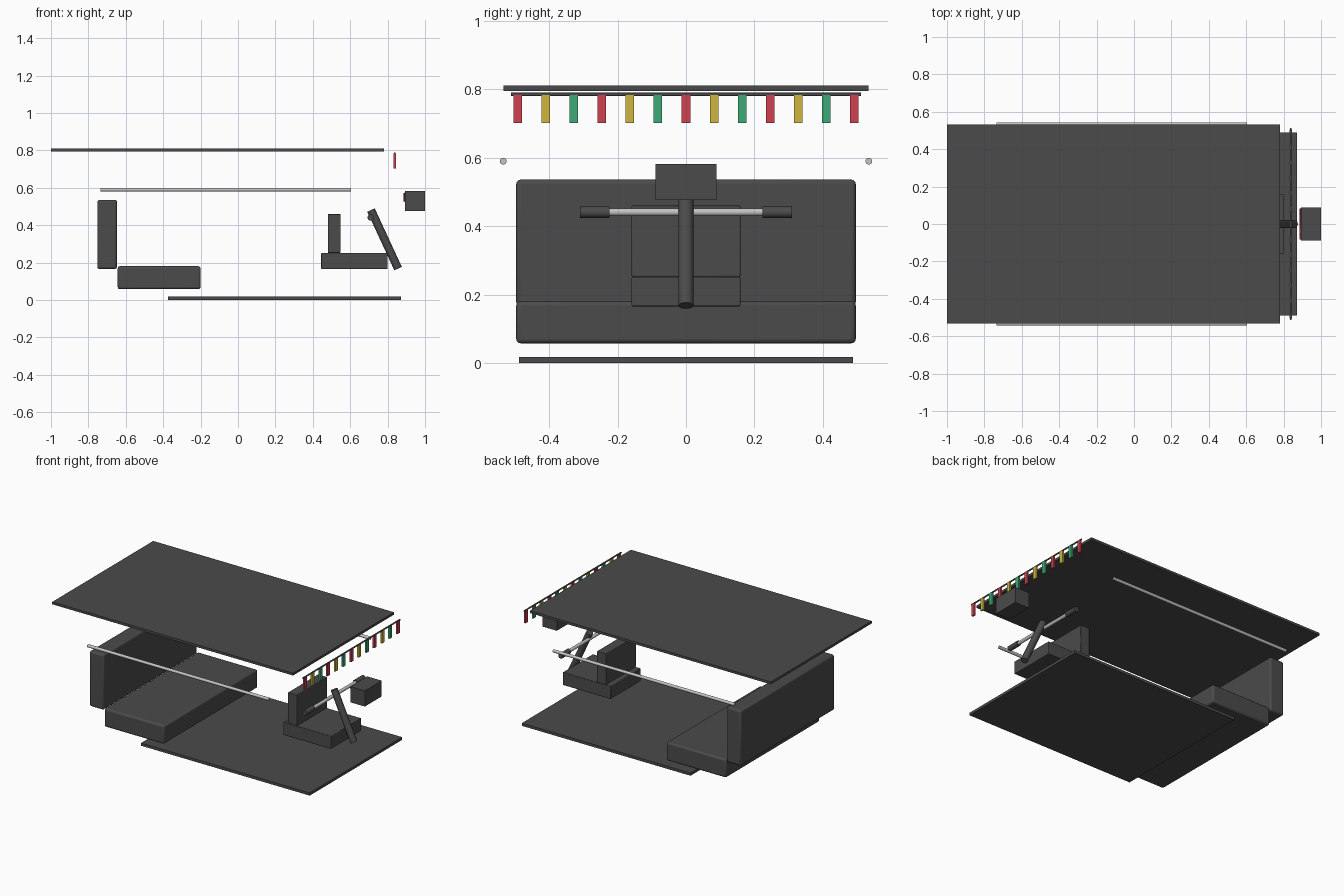
import bpy
import math
from mathutils import Vector

cube = bpy.data.objects.get("Cube")
if cube:
    bpy.data.objects.remove(cube, do_unlink=True)


def material(name, rgb):
    mat = bpy.data.materials.new(name)
    mat.use_nodes = True
    colour = (*rgb, 1)
    mat.diffuse_color = colour
    mat.node_tree.nodes["Principled BSDF"].inputs["Base Color"].default_value = colour
    return mat


dark = material("dark grey", (0.07, 0.07, 0.07))
metal = material("light metal", (0.55, 0.55, 0.55))
red = material("red", (0.62, 0.053, 0.08))
yellow = material("yellow", (0.62, 0.47, 0.048))
green = material("green", (0.05, 0.4, 0.18))


def box(name, x, y, z, mat, bevel=0):
    """Box spanning the (low, high) ranges, with optional rounded edges."""
    spans = (x, y, z)
    bpy.ops.mesh.primitive_cube_add(size=1, location=[(a + b) / 2 for a, b in spans])
    ob = bpy.context.object
    ob.name = name
    ob.scale = [b - a for a, b in spans]
    bpy.ops.object.transform_apply(location=False, rotation=False, scale=True)
    ob.data.materials.append(mat)
    if bevel:
        mod = ob.modifiers.new("rounded edges", "BEVEL")
        mod.width = bevel
        mod.segments = 3
        bpy.ops.object.shade_smooth_by_angle(angle=math.radians(40))
    return ob


def rod(name, start, end, radius, mat, sides=20):
    """Cylinder between two points."""
    a, b = Vector(start), Vector(end)
    bpy.ops.mesh.primitive_cylinder_add(
        vertices=sides, radius=radius, depth=(b - a).length, location=(a + b) / 2,
        rotation=(b - a).to_track_quat("Z", "Y").to_euler())
    ob = bpy.context.object
    ob.name = name
    ob.data.materials.append(mat)
    bpy.ops.object.shade_smooth_by_angle(angle=math.radians(40))
    return ob


# Roof and floor panels
box("roof", (-1, 0.78), (-0.533, 0.533), (0.795, 0.811), dark)
box("floor", (-0.375, 0.872), (-0.488, 0.488), (0, 0.018), dark)

# Passenger bench
box("bench_seat", (-0.643, -0.2), (-0.496, 0.496), (0.058, 0.181), dark, 0.012)
box("bench_back", (-0.752, -0.647), (-0.496, 0.496), (0.166, 0.536), dark, 0.012)

# Driver seat
box("driver_seat", (0.445, 0.8), (-0.159, 0.159), (0.166, 0.252), dark, 0.004)
box("driver_backrest", (0.48, 0.548), (-0.159, 0.159), (0.252, 0.46), dark, 0.004)

# Side rails and handlebar grips, mirrored
for side, label in ((1, "back"), (-1, "front")):
    rod(label + "_rail", (-0.735, side * 0.534, 0.59), (0.605, side * 0.534, 0.59), 0.01, metal)
    rod(label + "_grip", (0.71, side * 0.224, 0.441), (0.71, side * 0.31, 0.441), 0.017, dark)

# Steering
rod("handlebar", (0.71, -0.23, 0.441), (0.71, 0.23, 0.441), 0.011, metal)
rod("steering_column", (0.711, 0, 0.481), (0.856, 0, 0.168), 0.022, dark, 24)

# Front lamp housing with a draped garland behind it
box("lamp_housing", (0.893, 1), (-0.089, 0.089), (0.477, 0.582), dark)
curve = bpy.data.curves.new("garland", "CURVE")
curve.dimensions = "3D"
curve.bevel_depth = 0.005
curve.bevel_resolution = 2
spline = curve.splines.new("POLY")
steps = 12
spline.points.add(steps)
for i, point in enumerate(spline.points):
    t = 2 * i / steps - 1
    point.co = (0.889, 0.08 * t, 0.53 + 0.04 * t * t, 1)
garland = bpy.data.objects.new("garland", curve)
garland.data.materials.append(red)
bpy.context.collection.objects.link(garland)

# Bunting across the front edge
rod("bunting_string", (0.838, -0.512, 0.785), (0.838, 0.512, 0.785), 0.005, dark, 12)
for i in range(13):
    y = (i - 6) * 0.082
    box(f"bunting_flag_{i + 1}", (0.832, 0.844), (y - 0.0125, y + 0.0125), (0.702, 0.783),
        (red, yellow, green)[i % 3])
